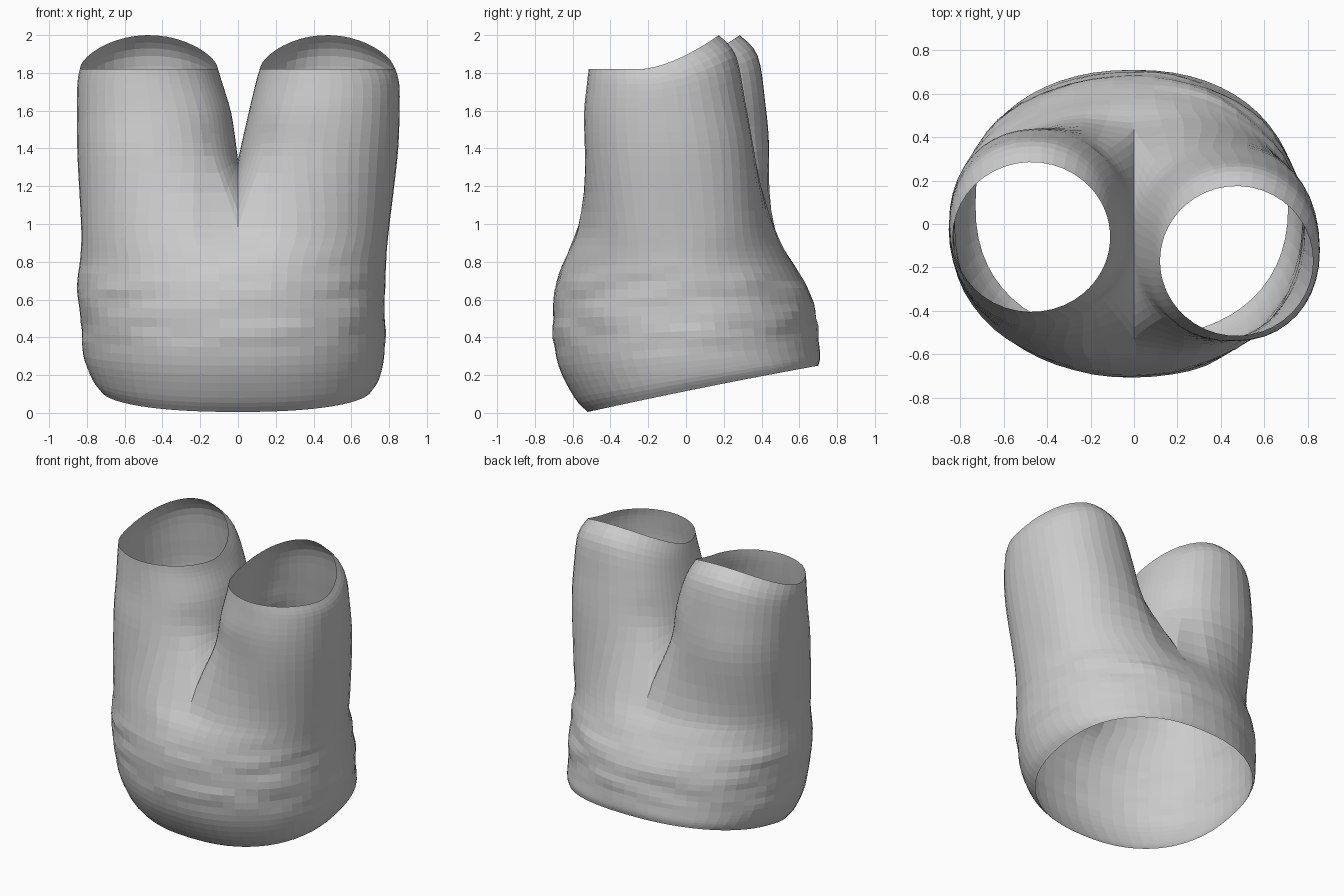
import bpy, bmesh
from math import sin, cos, pi, radians, copysign
from mathutils import Vector, noise

if "Cube" in bpy.data.objects:
    bpy.data.objects.remove(bpy.data.objects["Cube"])

OUT, INN = 30, 18      # columns around the outside / along the inner seam
STEPS = 4              # rows between two key sections


def sp(v, n):
    return copysign(abs(v) ** (2 / n), v)


def smooth(t):
    t = max(0.0, min(1.0, t))
    return t * t * (3 - 2 * t)


def catmull(a, b, c, d, t):
    return 0.5 * (2 * b + (c - a) * t + (2 * a - 5 * b + 4 * c - d) * t * t
                  + (3 * b - a - 3 * c + d) * t ** 3)


def column(keys):
    pts = []
    for i in range(len(keys) - 1):
        a = keys[max(i - 1, 0)]
        d = keys[min(i + 2, len(keys) - 1)]
        pts += [catmull(a, keys[i], keys[i + 1], d, k / STEPS) for k in range(STEPS)]
    return pts + [keys[-1]]


def torso_point(key, side, t):
    """Half section of the body, front centre (t=0) to back centre (t=1)."""
    zf, zb, rl, rr, yf, yb, n, dip = key
    a = (t - 0.5) * pi
    r = rr if side > 0 else rl
    x = r * sp(cos(a), n) if 0 < t < 1 else 0.0
    y = (yf + yb) / 2 + (yb - yf) / 2 * sp(sin(a), n)
    f = (y - yf) / (yb - yf)
    y *= 1 - dip * (1 - smooth(abs(x) / 0.3))
    return Vector((side * x, y, zf + (zb - zf) * (1.1 * f - 0.1 * f * f)))


def leg_point(key, side, a):
    z, rise, xi, xo, yf, yb, n = key
    x = (xi + xo) / 2 + (xo - xi) / 2 * sp(cos(a), n)
    s = sp(sin(a), n)
    y = (yf + yb) / 2 + (yb - yf) / 2 * s
    return Vector((side * x, y, z + rise * max(0, (s + 0.2) / 1.2) ** 1.6))


# front z, back z, left width, right width, front y, back y, squareness, centre dip
TORSO = [(0.005, .25, .73, .71, -.52, .70, 2.3, 0),
         (.08, .29, .775, .75, -.59, .71, 2.2, 0),
         (.25, .36, .82, .775, -.675, .705, 2.1, 0),
         (.45, .50, .835, .78, -.705, .69, 2.1, 0),
         (.65, .66, .85, .78, -.695, .645, 2.1, 0),
         (.82, .82, .835, .785, -.65, .56, 2.2, .02),
         (.98, .98, .83, .80, -.59, .485, 2.5, .1)]

# base z, back rise, inner x, outer x, front y, back y, squareness
LEGS = {-1: [(1.36, .03, .003, .85, -.47, .44, 2.25),
             (1.58, .06, .035, .852, -.43, .42, 2.2),
             (1.74, .15, .085, .85, -.41, .38, 2.1),
             (1.82, .18, .11, .835, -.405, .285, 2.0)],
        1: [(1.36, .03, .005, .845, -.535, .36, 2.25),
            (1.58, .06, .055, .855, -.54, .315, 2.2),
            (1.74, .15, .095, .853, -.525, .265, 2.1),
            (1.82, .18, .12, .825, -.515, .175, 2.0)]}

bm = bmesh.new()
CORNER = radians(132)


def add_strip(cols, side):
    grid = [[bm.verts.new(p) for p in c] for c in cols]
    for c0, c1 in zip(grid, grid[1:]):
        for k in range(len(c0) - 1):
            q = (c0[k], c1[k], c1[k + 1], c0[k + 1])
            bm.faces.new(q if side > 0 else q[::-1])


for side, legs in LEGS.items():
    # outside: one run from waist to leg opening
    outer = []
    for j in range(OUT + 1):
        t = j / OUT
        keys = [torso_point(k, side, t) for k in TORSO]
        keys += [leg_point(k, side, (2 * t - 1) * CORNER) for k in legs]
        outer.append(column(keys))
    add_strip(outer, side)
    # inside of the leg: from the arched crotch seam to the leg opening
    row = (len(TORSO) - 1) * STEPS
    back, front = outer[-1][row:], outer[0][row:]
    inner = [back]
    for j in range(1, INN):
        t = j / INN
        seam = back[0].lerp(front[0], t)
        seam.z += 0.35 * sin(pi * t) ** 0.8
        ang = CORNER + (2 * pi - 2 * CORNER) * t
        inner.append(column([seam] + [leg_point(k, side, ang) for k in legs]))
    # the corner columns reuse the outer ones so the edges meet
    inner.append(front)
    add_strip(inner, side)

bmesh.ops.remove_doubles(bm, verts=bm.verts, dist=0.0008)

# gathered creases around the waist band
bm.normal_update()
for v in bm.verts:
    w = smooth((v.co.z - 0.28) / 0.15) * smooth((0.85 - v.co.z) / 0.2)
    p = Vector((v.co.x * 4, v.co.y * 4, v.co.z * 11))
    v.co += v.normal * 0.014 * w * noise.noise(p)

mesh = bpy.data.meshes.new("trousers")
bm.to_mesh(mesh)
bm.free()
obj = bpy.data.objects.new("trousers", mesh)
bpy.context.collection.objects.link(obj)
